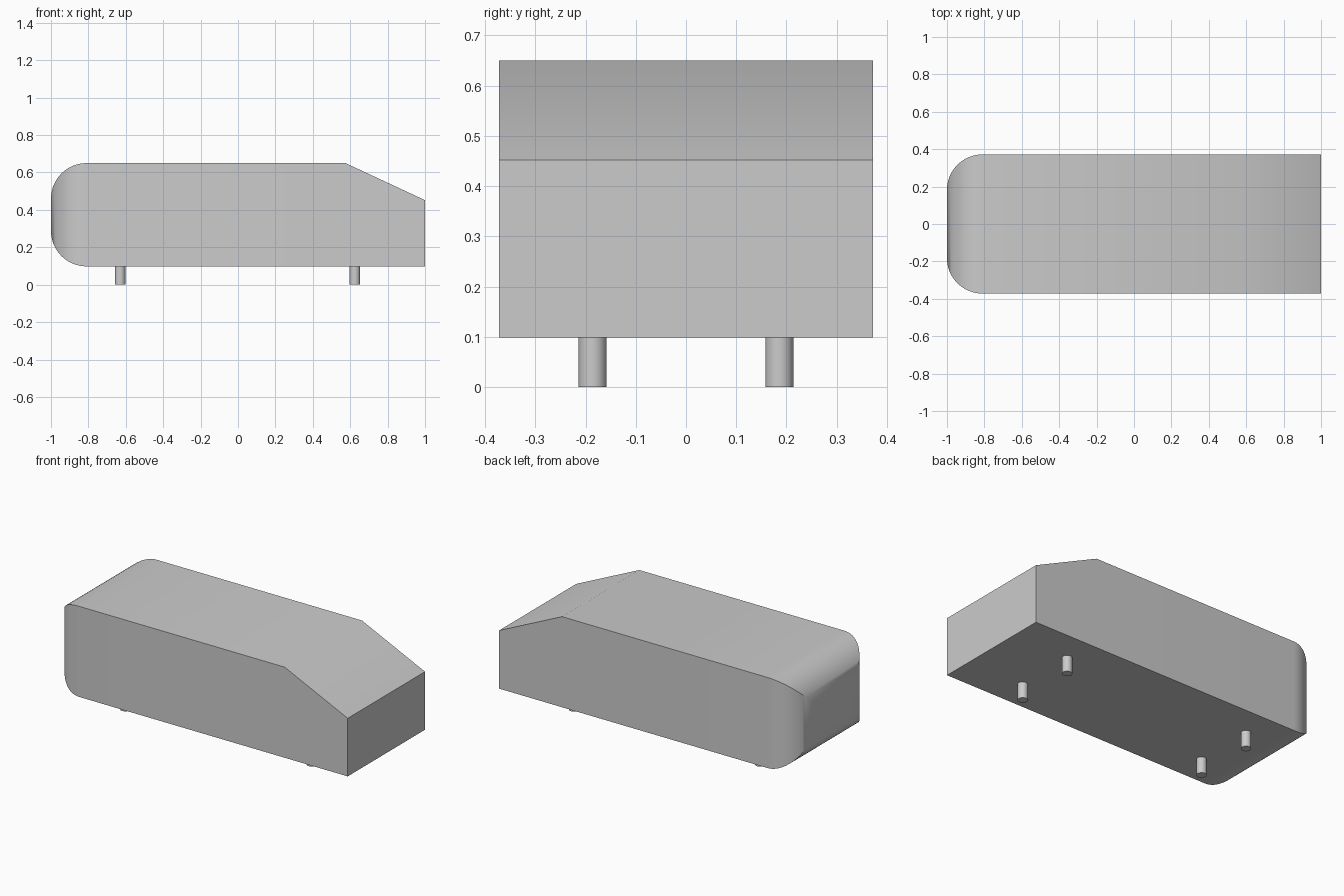
import bpy, bmesh, math

cube = bpy.data.objects.get("Cube")
if cube:
    bpy.data.objects.remove(cube, do_unlink=True)

grey = bpy.data.materials.new("plain_grey")
grey.use_nodes = True
colour = (0.6, 0.6, 0.6, 1)
grey.diffuse_color = colour
grey.node_tree.nodes["Principled BSDF"].inputs["Base Color"].default_value = colour

HALF_WIDTH, BOTTOM, TOP = 0.372, 0.098, 0.65
RADIUS, STEPS = 0.19, 16
SLANT_X, TAIL_TOP = 0.575, 0.452


def finish(obj):
    obj.data.materials.append(grey)
    bpy.ops.object.select_all(action="DESELECT")
    obj.select_set(True)
    bpy.context.view_layer.objects.active = obj
    bpy.ops.object.shade_smooth_by_angle(angle=math.radians(30))


# Body: rectangular sections lofted along x, with a rounded nose and slanted tail
sections = []
for i in range(STEPS + 1):
    a = math.pi / 2 * i / STEPS
    inset = RADIUS * (1 - math.sin(a))
    sections.append((-1 + RADIUS * (1 - math.cos(a)),
                     HALF_WIDTH - inset, BOTTOM + inset, TOP - inset))
sections.append((SLANT_X, HALF_WIDTH, BOTTOM, TOP))
sections.append((1, HALF_WIDTH, BOTTOM, TAIL_TOP))

bm = bmesh.new()
rings = [[bm.verts.new((x, y, z)) for y, z in ((-w, lo), (w, lo), (w, hi), (-w, hi))]
         for x, w, lo, hi in sections]
for r, s in zip(rings, rings[1:]):
    for k in range(4):
        n = (k + 1) % 4
        bm.faces.new((r[k], r[n], s[n], s[k]))
bm.faces.new(rings[0])
bm.faces.new(rings[-1])
bmesh.ops.recalc_face_normals(bm, faces=bm.faces)
mesh = bpy.data.meshes.new("body")
bm.to_mesh(mesh)
bm.free()
body = bpy.data.objects.new("body", mesh)
bpy.context.collection.objects.link(body)
finish(body)

# Four round support legs
for end, x in (("nose", -0.63), ("tail", 0.625)):
    for side, y in (("front", -0.186), ("back", 0.186)):
        bpy.ops.mesh.primitive_cylinder_add(vertices=32, radius=0.028, depth=BOTTOM,
                                            location=(x, y, BOTTOM / 2))
        leg = bpy.context.object
        leg.name = f"{end}_{side}_leg"
        finish(leg)
